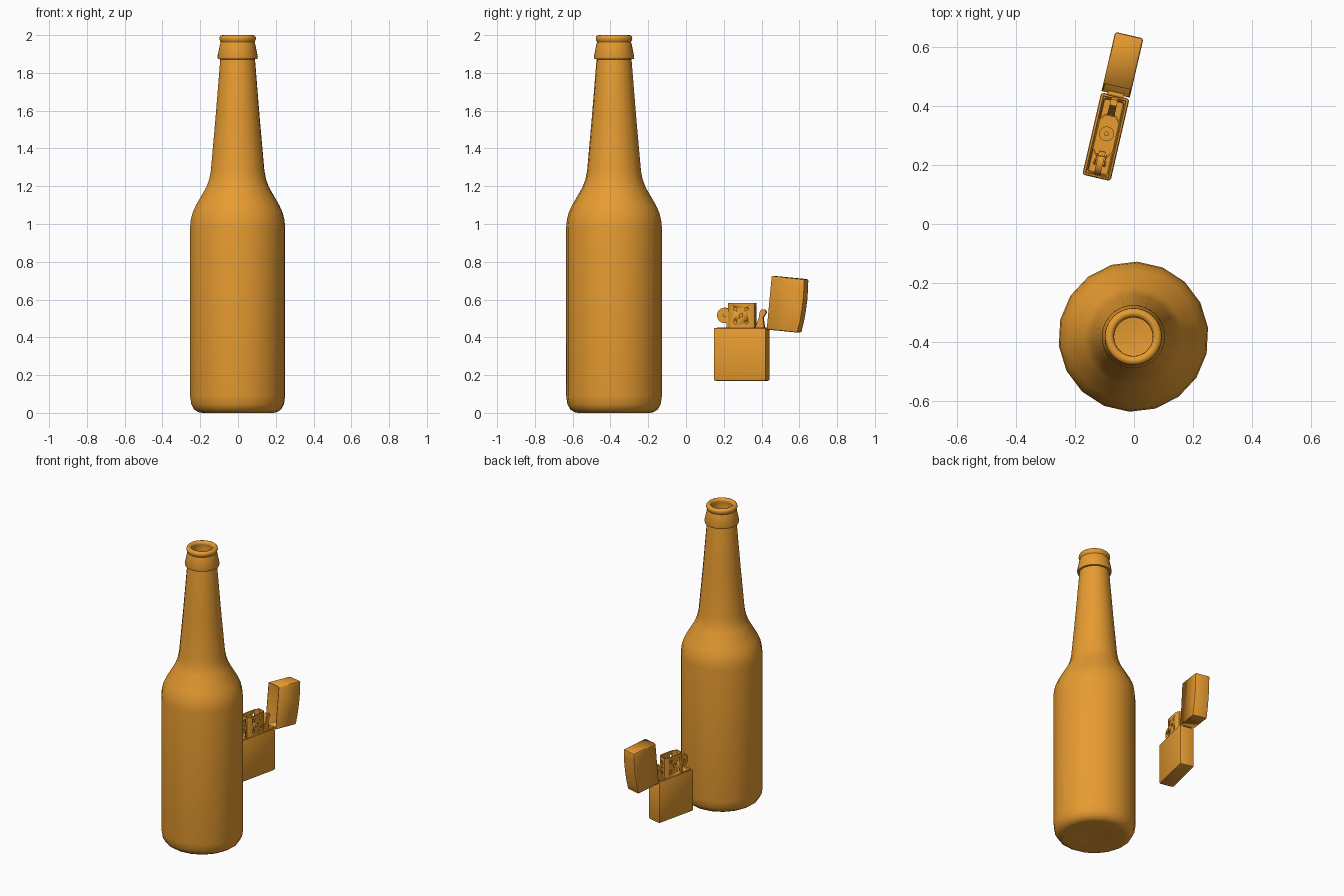
import bpy, bmesh, math
from mathutils import Matrix, Vector

if "Cube" in bpy.data.objects:
    bpy.data.objects.remove(bpy.data.objects["Cube"])

amber = bpy.data.materials.new("amber_orange")
amber.diffuse_color = (0.8, 0.33, 0.03, 1)
amber.use_nodes = True
amber.node_tree.nodes["Principled BSDF"].inputs["Base Color"].default_value = amber.diffuse_color

# Local lighter frame: long axis is y, turned 13 degrees in plan
PLACE = Matrix.Translation((-0.095, 0.295, 0)) @ Matrix.Rotation(math.radians(-13), 4, 'Z')


def finish(name, bm, matrix=None, angle=35):
    bmesh.ops.recalc_face_normals(bm, faces=bm.faces)
    if matrix:
        bm.transform(matrix)
    me = bpy.data.meshes.new(name)
    bm.to_mesh(me)
    bm.free()
    me.materials.append(amber)
    ob = bpy.data.objects.new(name, me)
    bpy.context.collection.objects.link(ob)
    bpy.ops.object.select_all(action='DESELECT')
    ob.select_set(True)
    bpy.context.view_layer.objects.active = ob
    bpy.ops.object.shade_smooth_by_angle(angle=math.radians(angle))
    return ob


def lathe(name, profile, sides, start, center, angle=40):
    bm = bmesh.new()
    rings = []
    for r, z in profile:
        rings.append([bm.verts.new((center[0] + r * math.cos(start + 2 * math.pi * i / sides),
                                    center[1] + r * math.sin(start + 2 * math.pi * i / sides), z))
                      for i in range(sides)])
    for a, b in zip(rings, rings[1:]):
        for i in range(sides):
            j = (i + 1) % sides
            bm.faces.new((a[i], a[j], b[j], b[i]))
    bm.faces.new(rings[0])
    bm.faces.new(rings[-1])
    return finish(name, bm, None, angle)


def prism(outline, half_width):
    """Extrude a (y, z) outline symmetrically along x."""
    bm = bmesh.new()
    f = bm.faces.new([bm.verts.new((-half_width, y, z)) for y, z in outline])
    ext = bmesh.ops.extrude_face_region(bm, geom=[f])
    bmesh.ops.translate(bm, verts=[v for v in ext['geom'] if isinstance(v, bmesh.types.BMVert)],
                        vec=(2 * half_width, 0, 0))
    bmesh.ops.recalc_face_normals(bm, faces=bm.faces)
    return bm


def rod(bm, radius, length, y, z, sides=16):
    """Cylinder along x."""
    m = Matrix.Translation((0, y, z)) @ Matrix.Rotation(math.pi / 2, 4, 'Y')
    bmesh.ops.create_cone(bm, cap_ends=True, segments=sides, radius1=radius, radius2=radius,
                          depth=length, matrix=m)


def bevel(bm, edges, width, segments=2):
    bmesh.ops.bevel(bm, geom=edges, offset=width, segments=segments, profile=0.5, affect='EDGES')


# Bottle body and neck
C = (-0.002, -0.381)
lathe("bottle_body", [(0.10, 0.012), (0.19, 0.0), (0.21, 0.004), (0.232, 0.018), (0.247, 0.045),
                      (0.254, 0.09), (0.254, 0.98), (0.25, 1.02), (0.24, 1.06), (0.222, 1.10),
                      (0.167, 1.195), (0.152, 1.235), (0.143, 1.28), (0.118, 1.56), (0.092, 1.88),
                      (0.085, 1.92), (0.07, 1.92), (0.07, 1.80), (0.11, 1.40), (0.13, 1.25),
                      (0.23, 1.02), (0.23, 0.06), (0.19, 0.03)],
      18, math.radians(7), C)

# Bottle collar and rolled lip
lip = [(0.09, 1.872), (0.104, 1.873), (0.107, 1.885), (0.093, 1.953), (0.09, 1.963)]
for k in range(9):
    a = math.radians(-40 + 260 * k / 8)
    lip.append((0.081 + 0.016 * math.cos(a), 1.982 + 0.018 * math.sin(a)))
lip += [(0.066, 1.95), (0.068, 1.86), (0.07, 1.80)]
bm_lip = lathe("bottle_lip", lip, 32, 0, C)
bm = bmesh.new()
bm.from_mesh(bm_lip.data)
# open the bore by dropping the two end caps
bmesh.ops.delete(bm, geom=[f for f in bm.faces if len(f.verts) > 4], context='FACES_ONLY')
bm.to_mesh(bm_lip.data)
bm.free()

# Lighter case with a recessed top
bm = prism([(-0.1425, 0.17), (0.1425, 0.17), (0.1425, 0.45), (-0.1425, 0.45)], 0.049)
bevel(bm, list(bm.edges), 0.009)
top = [f for f in bm.faces if f.normal.z > 0.99]
bmesh.ops.inset_region(bm, faces=top, thickness=0.003)
bmesh.ops.translate(bm, verts=list({v for f in top for v in f.verts}), vec=(0, 0, -0.008))
finish("lighter_case", bm, PLACE)

# Insert tray inside the case
bm = prism([(-0.128, 0.40), (0.128, 0.40), (0.128, 0.452), (-0.128, 0.452)], 0.036)
bevel(bm, [e for e in bm.edges if abs(e.verts[0].co.z - e.verts[1].co.z) > 0.01], 0.01, 3)
top = [f for f in bm.faces if f.normal.z > 0.99]
bmesh.ops.inset_region(bm, faces=top, thickness=0.004)
bmesh.ops.translate(bm, verts=list({v for f in top for v in f.verts}), vec=(0, 0, -0.006))
finish("insert_tray", bm, PLACE)

# Chimney wind guard: thin open tube with wind holes
def guard_ring(bm, hx, hy, cut, z):
    pts = [(hx, hy - cut), (hx - cut * .7, hy), (-hx + cut * .7, hy), (-hx, hy - cut)]
    pts += [(-x, -y) for x, y in pts]
    return [bm.verts.new((x, y + 0.003, z)) for x, y in pts]

bm = bmesh.new()
loops = [guard_ring(bm, 0.036, 0.072, 0.022, 0.44), guard_ring(bm, 0.036, 0.072, 0.022, 0.583),
         guard_ring(bm, 0.032, 0.068, 0.021, 0.583), guard_ring(bm, 0.032, 0.068, 0.021, 0.44)]
for a, b in zip(loops, loops[1:] + loops[:1]):
    for i in range(8):
        j = (i + 1) % 8
        bm.faces.new((a[i], a[j], b[j], b[i]))
guard = finish("wind_guard", bm, PLACE)

bm = bmesh.new()
for y, z in [(-0.028, 0.55), (0.034, 0.55), (0.003, 0.515), (-0.028, 0.48), (0.034, 0.48)]:
    rod(bm, 0.009, 0.2, y, z, 12)
for z in (0.48, 0.515, 0.55):  # holes through the two ends
    m = Matrix.Translation((0, 0.003, z)) @ Matrix.Rotation(math.pi / 2, 4, 'X')
    bmesh.ops.create_cone(bm, cap_ends=True, segments=12, radius1=0.008, radius2=0.008,
                          depth=0.3, matrix=m)
cutter = finish("hole_cutter", bm, PLACE)
mod = guard.modifiers.new("holes", 'BOOLEAN')
mod.operation, mod.object, mod.solver, mod.use_self = 'DIFFERENCE', cutter, 'EXACT', True
bpy.context.view_layer.update()
cut_mesh = bpy.data.meshes.new_from_object(guard.evaluated_get(bpy.context.evaluated_depsgraph_get()))
guard.modifiers.clear()
guard.data = cut_mesh
cutter.hide_render = True
bpy.data.objects.remove(cutter)

# Wick and its collar
bm = bmesh.new()
for r, z in ((0.025, 0.465), (0.008, 0.53)):
    bmesh.ops.create_cone(bm, cap_ends=True, segments=20, radius1=r, radius2=r, depth=z - 0.44,
                          matrix=Matrix.Translation((0, 0.01, (z + 0.44) / 2)))
finish("wick", bm, PLACE)

# Striker wheel with axle
bm = bmesh.new()
rod(bm, 0.041, 0.022, -0.091, 0.516, 24)
rod(bm, 0.008, 0.044, -0.091, 0.516, 12)
finish("striker_wheel", bm, PLACE)

# Wheel brackets on both sides
for side, label in ((-1, "left"), (1, "right")):
    bm = prism([(-0.078, 0.44), (-0.06, 0.44), (-0.06, 0.535), (-0.09, 0.53), (-0.102, 0.516),
                (-0.09, 0.503), (-0.078, 0.49)], 0.002)
    finish("wheel_bracket_" + label, bm, PLACE @ Matrix.Translation((side * 0.016, 0, 0)))

# Cam lever next to the hinge
bm = prism([(0.075, 0.445), (0.125, 0.445), (0.122, 0.47), (0.117, 0.505), (0.136, 0.532),
            (0.128, 0.546), (0.108, 0.548), (0.099, 0.53), (0.096, 0.505), (0.08, 0.465)], 0.012)
finish("cam_lever", bm, PLACE)

# Hinge barrel
bm = bmesh.new()
rod(bm, 0.008, 0.055, 0.146, 0.446, 12)
finish("hinge", bm, PLACE)

# Lid: domed hollow cap, drawn closed (y measured forward from the hinge), then swung open
bm = prism([(0, 0), (0, 0.168), (-0.06, 0.177), (-0.12, 0.182), (-0.18, 0.184), (-0.24, 0.182),
            (-0.285, 0.179), (-0.285, 0)], 0.049)
bevel(bm, [e for e in bm.edges if max(v.co.z for v in e.verts) > 0.01
           and e.calc_face_angle(0) > 0.5], 0.008)
bmesh.ops.delete(bm, geom=[f for f in bm.faces if f.normal.z < -0.99], context='FACES')
swing = Matrix.Translation((0, 0.147, 0.441)) @ Matrix.Rotation(math.radians(-95.5), 4, 'X')
lid = finish("lighter_lid", bm, PLACE @ swing)
mod = lid.modifiers.new("wall", 'SOLIDIFY')
mod.thickness, mod.offset = 0.005, -1
